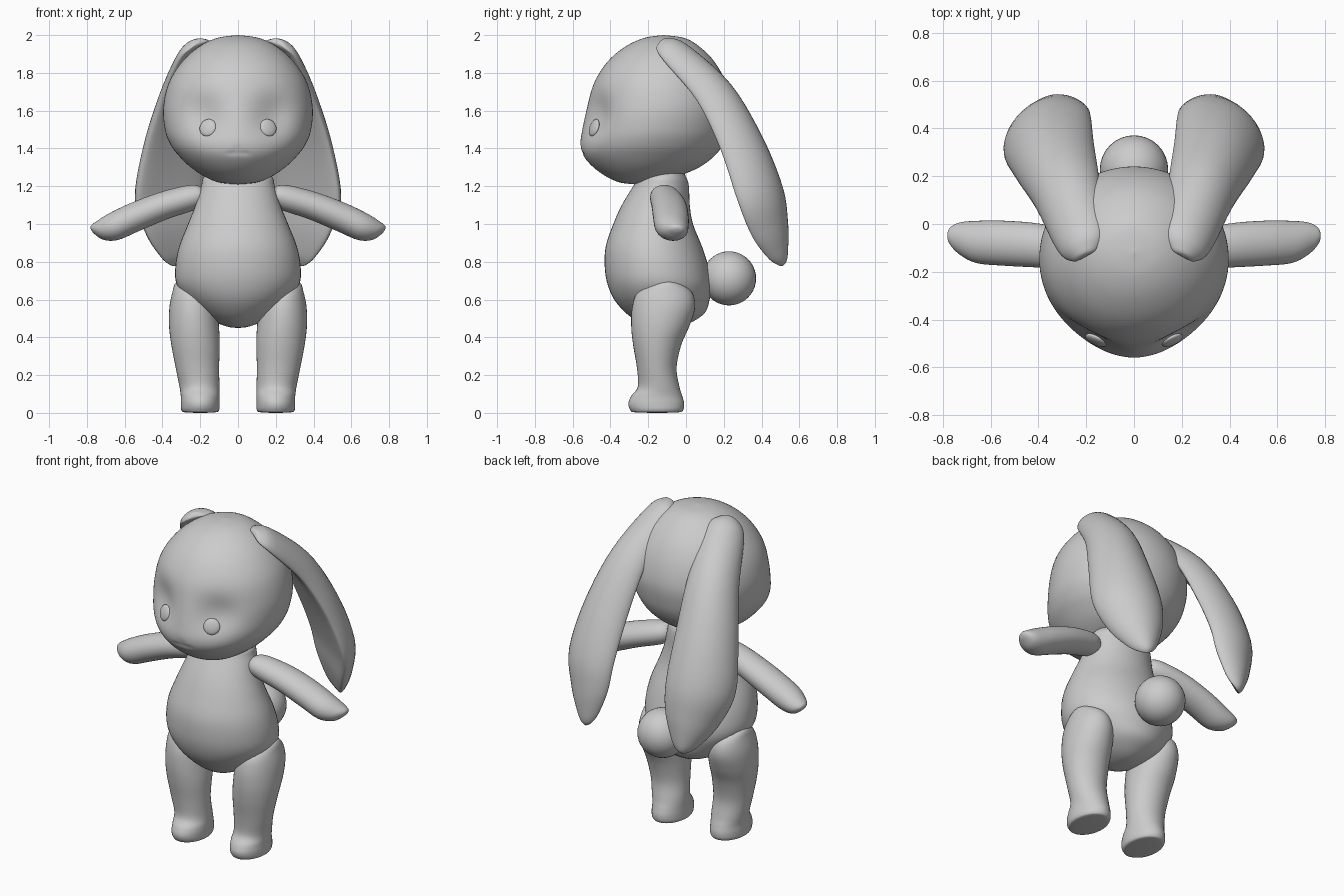
import bpy, bmesh, math
from mathutils import Vector as V


def spline(a, b, c, d, t):
    # Catmull-Rom interpolation of one span
    return 0.5 * (2 * b + (c - a) * t + (2 * a - 5 * b + 4 * c - d) * t * t
                  + (3 * b - a - 3 * c + d) * t ** 3)


def loft(name, sections, side=1, n=40, steps=5, deform=None, flat=1, cup=0):
    # sections: (centre, half axis u, half axis v); flat and cup hollow the -v side
    rows = []
    last = len(sections) - 1
    for i in range(last):
        p = [sections[max(0, min(last, i + k))] for k in (-1, 0, 1, 2)]
        for j in range(steps):
            rows.append([spline(*[q[m] for q in p], j / steps) for m in range(3)])
    rows.append(sections[-1])
    bm = bmesh.new()
    rings = []
    for c, u, v in rows:
        ring = []
        for k in range(n):
            a = 2 * math.pi * k / n
            s = math.sin(a)
            co = c + u * math.cos(a) + v * ((s if s > 0 else s * flat) - cup * math.cos(a) ** 2)
            if deform:
                co = deform(co)
            ring.append(bm.verts.new((co.x * side, co.y, co.z)))
        rings.append(ring)
    for r, q in zip(rings, rings[1:]):
        for k in range(n):
            bm.faces.new((r[k], r[(k + 1) % n], q[(k + 1) % n], q[k]))
    bm.faces.new(rings[0])
    bm.faces.new(rings[-1])
    bmesh.ops.recalc_face_normals(bm, faces=bm.faces)
    for f in bm.faces:
        f.smooth = True
    me = bpy.data.meshes.new(name)
    bm.to_mesh(me)
    bm.free()
    ob = bpy.data.objects.new(name, me)
    bpy.context.collection.objects.link(ob)
    return ob


def level(z, front, back, hw, cx=0):
    # horizontal oval slice
    return (V((cx, (front + back) / 2, z)), V((hw, 0, 0)), V((0, (back - front) / 2, 0)))


def ball(name, loc, scale, tilt=0, turn=0):
    bpy.ops.mesh.primitive_uv_sphere_add(segments=32, ring_count=20, radius=1,
                                         location=loc, rotation=(tilt, 0, turn))
    ob = bpy.context.object
    ob.name = name
    ob.scale = scale
    bpy.ops.object.shade_smooth()


# Head with eye hollows, small nose and mouth crease
def face(co):
    def bump(x, z, cx, cz, rx, rz):
        return math.exp(-((x - cx) / rx) ** 2 - ((z - cz) / rz) ** 2)
    if co.y < -0.2:
        x = abs(co.x)
        co.y += 0.048 * bump(x, co.z, 0.19, 1.575, 0.11, 0.11)
        co.y += 0.006 * bump(x, co.z, 0.03, 1.375, 0.025, 0.012)
        co.y += 0.006 * bump(x, co.z, 0, 1.395, 0.012, 0.02)
    return co


loft("head", [level(*r) for r in (
    (2.0, -.121, -.119, .001), (1.985, -.22, -.01, .11), (1.94, -.32, .07, .205),
    (1.86, -.415, .15, .295), (1.75, -.485, .21, .365), (1.62, -.525, .24, .395),
    (1.5, -.55, .225, .387), (1.42, -.559, .195, .357), (1.36, -.542, .15, .312),
    (1.3, -.49, .07, .25), (1.25, -.42, -.05, .175), (1.22, -.35, -.16, .1),
    (1.21, -.271, -.269, .001))], n=96, steps=8, deform=face)

# Pear-shaped body
loft("body", [level(*r) for r in (
    (1.33, -.121, -.119, .001), (1.31, -.2, -.04, .11), (1.25, -.25, .0, .18),
    (1.2, -.28, .015, .195), (1.1, -.34, .02, .225), (1.0, -.385, .037, .265),
    (.88, -.425, .085, .312), (.77, -.43, .12, .332), (.68, -.415, .135, .325),
    (.6, -.38, .125, .275), (.53, -.32, .1, .2), (.48, -.25, .03, .12),
    (.455, -.19, -.04, .05), (.45, -.121, -.119, .001))], n=48)

# Tail
ball("tail", (0, .228, .712), (.143, .143, .143))

# Leg slices: z, front, back, half width, centre x
leg = [level(*r) for r in (
    (.705, -.101, -.099, .001, .27), (.69, -.17, -.04, .06, .268),
    (.64, -.255, .03, .1, .247), (.56, -.285, .048, .125, .238),
    (.46, -.29, .018, .132, .233), (.36, -.28, -.025, .128, .225),
    (.24, -.26, -.05, .115, .215), (.14, -.255, -.035, .106, .204),
    (.09, -.29, -.02, .103, .2), (.05, -.305, -.01, .103, .2),
    (.015, -.295, -.015, .1, .2), (.003, -.27, -.04, .08, .2),
    (0, -.151, -.149, .001, .2))]

# Arm sections: centre, half height, half depth
arm_up = V((.36, 0, .93))
arm = [(V((x, y, z)), arm_up * h, V((0, d, 0))) for x, y, z, h, d in (
    (.17, -.12, 1.165, .001, .001), (.19, -.12, 1.16, .045, .055),
    (.25, -.11, 1.14, .068, .08), (.4, -.09, 1.095, .074, .092),
    (.55, -.08, 1.035, .077, .094), (.66, -.075, .985, .074, .088),
    (.73, -.06, .965, .053, .066), (.77, -.05, .97, .023, .033),
    (.78, -.05, .974, .001, .001))]

# Ear sections: centre, width direction, half width, half thickness
spec = (
    ((.205, -.135, 1.965), (.85, -.4, -.35), .002, .001),
    ((.21, -.125, 1.955), (.85, -.4, -.35), .06, .03),
    ((.23, -.05, 1.905), (.85, -.38, -.33), .115, .06),
    ((.29, .15, 1.69), (.88, -.4, -.18), .148, .095),
    ((.345, .295, 1.42), (.88, -.43, -.05), .18, .11),
    ((.375, .395, 1.16), (.88, -.48, 0), .2, .11),
    ((.352, .445, .98), (.88, -.48, 0), .16, .09),
    ((.335, .485, .85), (.88, -.48, 0), .09, .055),
    ((.33, .508, .795), (.88, -.48, 0), .04, .025),
    ((.33, .512, .777), (.88, -.48, 0), .002, .001))
ear = []
for i, (c, w, hw, th) in enumerate(spec):
    t = (V(spec[min(i + 1, len(spec) - 1)][0]) - V(spec[max(i - 1, 0)][0])).normalized()
    w = V(w)
    w = (w - t * w.dot(t)).normalized()
    ear.append((V(c), w * hw, w.cross(t) * th))

# Paired parts on both sides
for side, tag in ((1, "left"), (-1, "right")):
    loft(tag + "_leg", leg, side)
    loft(tag + "_arm", arm, side)
    loft(tag + "_ear", ear, side, flat=.45, cup=.3)
    ball(tag + "_eye", (.16 * side, -.486, 1.51), (.047, .016, .047), -.3, .45 * side)
